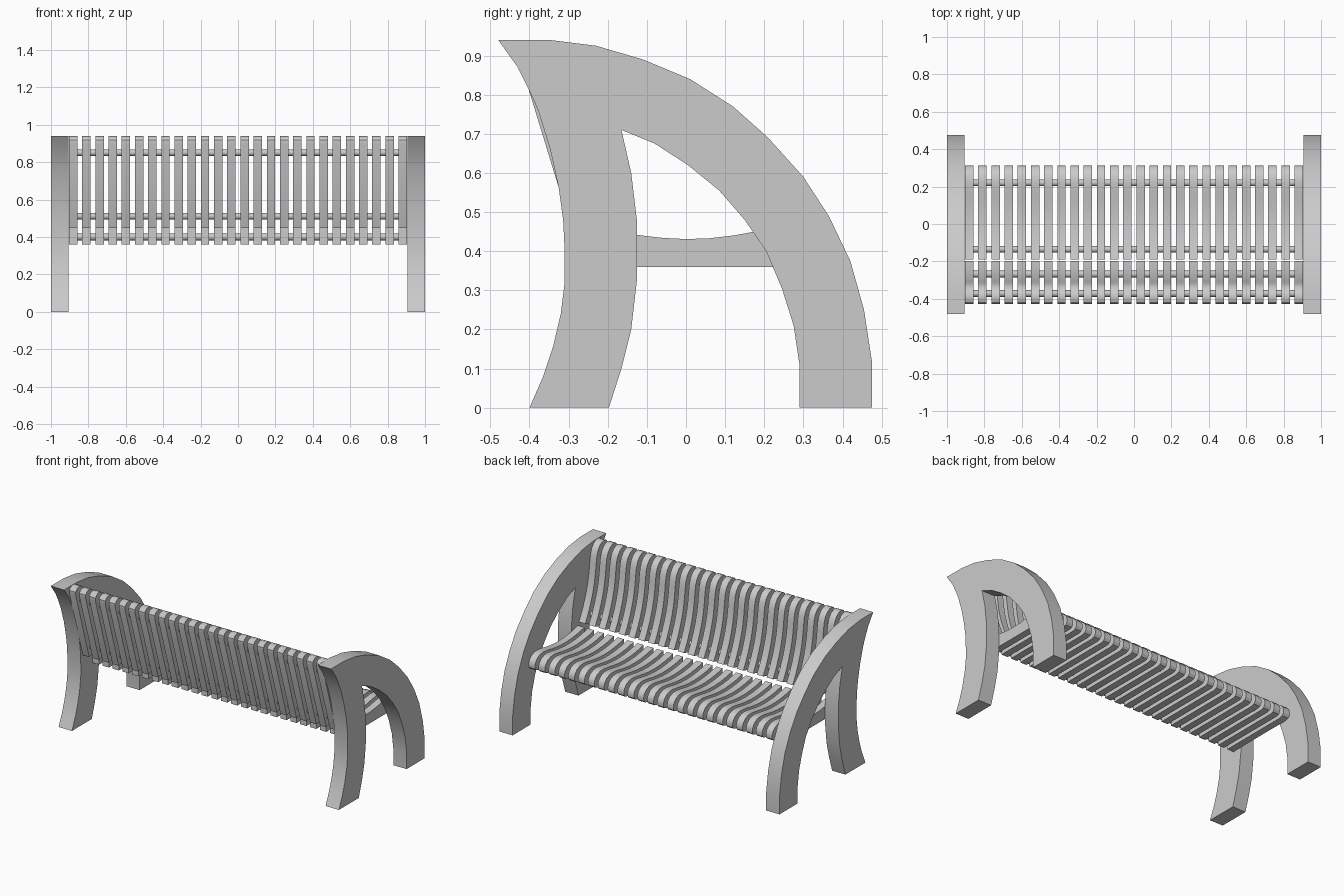
import bpy, bmesh, math
from mathutils import Vector, Matrix

cube = bpy.data.objects.get("Cube")
if cube:
    bpy.data.objects.remove(cube, do_unlink=True)

grey = bpy.data.materials.new("light grey")
grey.use_nodes = True
colour = (0.6, 0.6, 0.6, 1)
grey.diffuse_color = colour
grey.node_tree.nodes["Principled BSDF"].inputs["Base Color"].default_value = colour


def finish(name, bm):
    bmesh.ops.recalc_face_normals(bm, faces=bm.faces)
    mesh = bpy.data.meshes.new(name)
    bm.to_mesh(mesh)
    bm.free()
    mesh.materials.append(grey)
    ob = bpy.data.objects.new(name, mesh)
    bpy.context.collection.objects.link(ob)
    bpy.ops.object.select_all(action='DESELECT')
    ob.select_set(True)
    bpy.context.view_layer.objects.active = ob
    bpy.ops.object.shade_smooth_by_angle(angle=math.radians(30))
    return ob


def add_plate(bm, profile, x, width):
    """Extrude a (y, z) outline along x, centred on x."""
    face = bm.faces.new([bm.verts.new((x - width / 2, y, z)) for y, z in profile])
    new = bmesh.ops.extrude_face_region(bm, geom=[face])["geom"]
    bmesh.ops.translate(bm, vec=(width, 0, 0),
                        verts=[v for v in new if isinstance(v, bmesh.types.BMVert)])


# Side frames: curved back leg running into a sweeping arched front leg
frame = [(-.40, 0), (-.365, .08), (-.34, .155), (-.32, .24), (-.31, .32), (-.31, .40),
         (-.314, .48), (-.325, .56), (-.347, .66), (-.378, .76), (-.40, .81), (-.43, .87),
         (-.48, .94), (-.35, .94), (-.23, .925), (-.11, .89), (.01, .84), (.12, .77),
         (.21, .69), (.30, .59), (.365, .49), (.42, .375), (.455, .25), (.475, .12),
         (.475, 0), (.29, 0), (.29, .11), (.275, .21), (.245, .305), (.205, .40),
         (.15, .48), (.085, .555), (.005, .62), (-.08, .675), (-.165, .71), (-.14, .60),
         (-.125, .475), (-.125, .33), (-.14, .20), (-.165, .10), (-.197, 0)]
for side, x in (("left", 0.9525), ("right", -0.9525)):
    bm = bmesh.new()
    add_plate(bm, frame, x, 0.095)
    finish(side + "_frame", bm)

# Slat outline: flat underside, dished top and rolled end; (along, up)
slat = [(0, 0), (0, .095), (.07, .081), (.13, .074), (.19, .071), (.25, .073), (.31, .08),
        (.36, .089), (.41, .096), (.445, .094), (.475, .082), (.495, .062), (.503, .04),
        (.501, .02), (.49, .006), (.47, 0)]
rods = [(.055, .04), (.41, .04)]
COUNT, PITCH, WIDTH = 26, 0.0705, 0.045


def build_panel(name, corner, angle):
    """A row of slats threaded on two rods, tilted about its rear corner."""
    c, s = math.cos(angle), math.sin(angle)

    def place(points, flip):
        return [(corner[0] + a * c + b * s * flip, corner[1] + a * s - b * c * flip)
                for a, b in points]
    flip = -1 if angle == 0 else 1
    bm = bmesh.new()
    for i in range(COUNT):
        add_plate(bm, place(slat, flip), (i - (COUNT - 1) / 2) * PITCH, WIDTH)
    finish(name + "_slats", bm)
    for label, (y, z) in zip(("lower", "upper") if angle else ("rear", "front"),
                             place(rods, flip)):
        bm = bmesh.new()
        bmesh.ops.create_cone(bm, cap_ends=True, segments=16, radius1=.018, radius2=.018,
                              depth=1.8, matrix=Matrix.Translation((0, y, z))
                              @ Matrix.Rotation(math.pi / 2, 4, 'Y'))
        finish(f"{name}_{label}_rod", bm)


build_panel("seat", (-.19, .36), 0)
build_panel("backrest", (-.29, .447), math.radians(107))
